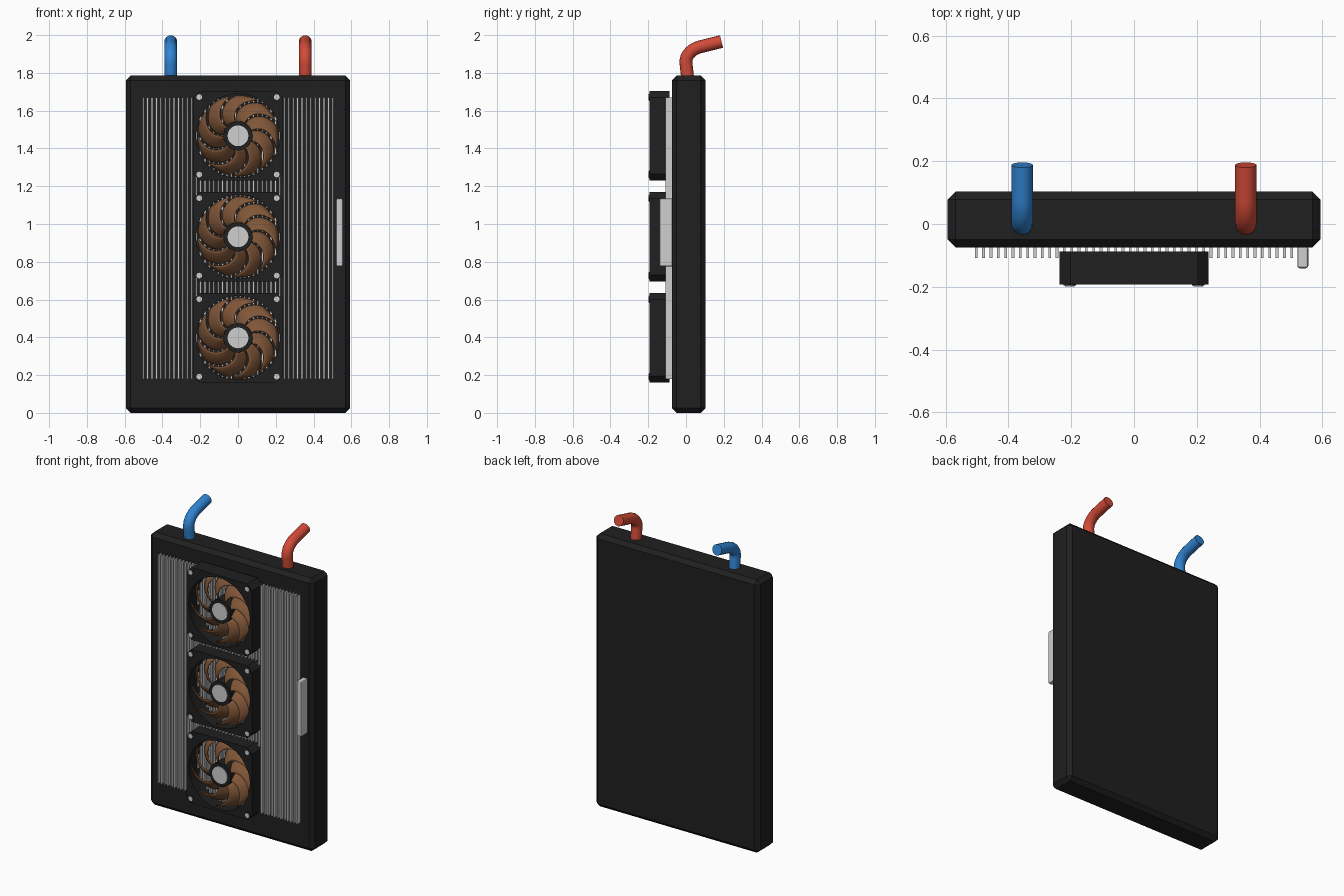
import bpy, bmesh, math
from mathutils import Vector, Matrix

cube = bpy.data.objects.get("Cube")
if cube:
    bpy.data.objects.remove(cube, do_unlink=True)


def material(name, rgb):
    m = bpy.data.materials.new(name)
    m.use_nodes = True
    color = (*rgb, 1.0)
    m.diffuse_color = color
    m.node_tree.nodes["Principled BSDF"].inputs["Base Color"].default_value = color
    return m


BLACK = material("matte black", (0.014, 0.014, 0.014))
SILVER = material("light metal", (0.62, 0.62, 0.62))
BROWN = material("blade brown", (0.22, 0.095, 0.04))
BLUE = material("cold pipe blue", (0.03, 0.23, 0.64))
RED = material("hot pipe red", (0.64, 0.07, 0.04))


def finish(name, bm, mat, smooth=False):
    bmesh.ops.recalc_face_normals(bm, faces=bm.faces)
    mesh = bpy.data.meshes.new(name)
    bm.to_mesh(mesh)
    bm.free()
    mesh.materials.append(mat)
    obj = bpy.data.objects.new(name, mesh)
    bpy.context.collection.objects.link(obj)
    if smooth:
        bpy.ops.object.select_all(action="DESELECT")
        obj.select_set(True)
        bpy.context.view_layer.objects.active = obj
        bpy.ops.object.shade_smooth_by_angle(angle=math.radians(35))
    return obj


def add_box(bm, lo, hi):
    lo, hi = Vector(lo), Vector(hi)
    mat = Matrix.Translation((lo + hi) / 2) @ Matrix.Diagonal((*(hi - lo), 1))
    bmesh.ops.create_cube(bm, size=1, matrix=mat)


def add_disc(bm, x, z, radius, front, back, sides=32):
    """Cylinder running along y."""
    mat = Matrix.Translation((x, (front + back) / 2, z)) @ Matrix.Rotation(math.pi / 2, 4, "X")
    bmesh.ops.create_cone(bm, cap_ends=True, segments=sides, radius1=radius,
                          radius2=radius, depth=back - front, matrix=mat)


def box(name, lo, hi, mat, bevel, segments=1):
    bm = bmesh.new()
    add_box(bm, lo, hi)
    bmesh.ops.bevel(bm, geom=bm.edges[:], offset=bevel, segments=segments,
                    profile=0.5, affect="EDGES")
    return finish(name, bm, mat)


# Main housing and side handle
box("housing", (-0.593, -0.075, 0), (0.593, 0.103, 1.785), BLACK, 0.025)
box("handle", (0.52, -0.141, 0.775), (0.555, -0.07, 1.135), SILVER, 0.008, 2)

# Row of thin cooling fins
bm = bmesh.new()
FINS, SPAN = 44, 0.502
for i in range(FINS):
    x = -SPAN + 2 * SPAN * i / (FINS - 1)
    add_box(bm, (x - 0.0045, -0.109, 0.18), (x + 0.0045, -0.07, 1.67))
finish("cooling_fins", bm, SILVER)

# Fans
HALF, CUT, OPENING = 0.237, 0.202, 0.222
FRONT, BACK = -0.193, -0.087
BLADES = 9


def fan_frame(name, cz):
    """Square tube with clipped corners and a round opening."""
    angles = [2 * math.pi * i / 64 for i in range(64)]
    corner = math.atan2(CUT, HALF)
    for q in range(4):
        angles += [q * math.pi / 2 + corner, (q + 1) * math.pi / 2 - corner]
    angles.sort()
    bm = bmesh.new()
    loops = []
    for a in angles:
        c, s = math.cos(a), math.sin(a)
        outer = min(HALF / max(abs(c), abs(s)), (HALF + CUT) / (abs(c) + abs(s)))
        loops.append([bm.verts.new((r * c, y, cz + r * s)) for r, y in
                      ((outer, FRONT), (outer, BACK), (OPENING, BACK), (OPENING, FRONT))])
    for i, a in enumerate(loops):
        b = loops[(i + 1) % len(loops)]
        for k in range(4):
            n = (k + 1) % 4
            bm.faces.new((a[k], b[k], b[n], a[n]))
    # Raised ring around each screw
    for sx in (-1, 1):
        for sz in (-1, 1):
            add_disc(bm, 0.205 * sx, cz + 0.205 * sz, 0.02, FRONT - 0.003, BACK, 20)
    finish(name, bm, BLACK, True)


def fan_blades(name, cz):
    """Swept, pitched blades around the hub."""
    bm = bmesh.new()
    rows, cols = 8, 6
    for n in range(BLADES):
        grid = []
        for i in range(rows + 1):
            t = i / rows
            r = 0.07 + 0.143 * t
            middle = 2 * math.pi * n / BLADES - 0.75 * t * t
            width = 0.62 - 0.06 * t
            row = []
            for j in range(cols + 1):
                u = j / cols - 0.5
                a = middle + u * width
                y = -0.147 + 0.06 * u + 0.03 * (u * u - 0.25)
                row.append(bm.verts.new((r * math.cos(a), y, cz + r * math.sin(a))))
            grid.append(row)
        for i in range(rows):
            for j in range(cols):
                bm.faces.new((grid[i][j], grid[i][j + 1], grid[i + 1][j + 1], grid[i + 1][j]))
    obj = finish(name, bm, BROWN, True)
    mod = obj.modifiers.new("thickness", "SOLIDIFY")
    mod.thickness = 0.006
    mod.offset = 0


for label, cz in (("lower", 0.397), ("middle", 0.932), ("upper", 1.467)):
    fan_frame(label + "_fan_frame", cz)
    fan_blades(label + "_fan_blades", cz)
    bm = bmesh.new()
    add_disc(bm, 0, cz, 0.077, -0.186, BACK)
    finish(label + "_fan_hub", bm, BLACK, True)
    bm = bmesh.new()
    add_disc(bm, 0, cz, 0.055, -0.189, -0.183)
    finish(label + "_hub_cap", bm, SILVER, True)
    bm = bmesh.new()
    for sx in (-1, 1):
        for sz in (-1, 1):
            add_disc(bm, 0.205 * sx, cz + 0.205 * sz, 0.015, FRONT - 0.006, FRONT, 20)
    finish(label + "_fan_screws", bm, SILVER, True)


# Bent water pipes
def pipe(name, x, mat):
    start, elbow_in = Vector((x, 0.01, 1.76)), Vector((x, 0, 1.85))
    elbow_out, end = Vector((x, 0.075, 1.938)), Vector((x, 0.188, 1.966))
    curve = bpy.data.curves.new(name, "CURVE")
    curve.dimensions = "3D"
    curve.bevel_depth = 0.034
    curve.bevel_resolution = 6
    curve.use_fill_caps = True
    spline = curve.splines.new("BEZIER")
    spline.bezier_points.add(3)
    into = (elbow_in - start).normalized() * 0.05
    out = (end - elbow_out).normalized() * 0.05
    for p, co, d in zip(spline.bezier_points, (start, elbow_in, elbow_out, end),
                        (into, into, out, out)):
        p.co = co
        p.handle_left, p.handle_right = co - d * 0.7, co + d
    curve.materials.append(mat)
    obj = bpy.data.objects.new(name, curve)
    bpy.context.collection.objects.link(obj)


pipe("cold_pipe", -0.356, BLUE)
pipe("hot_pipe", 0.356, RED)
